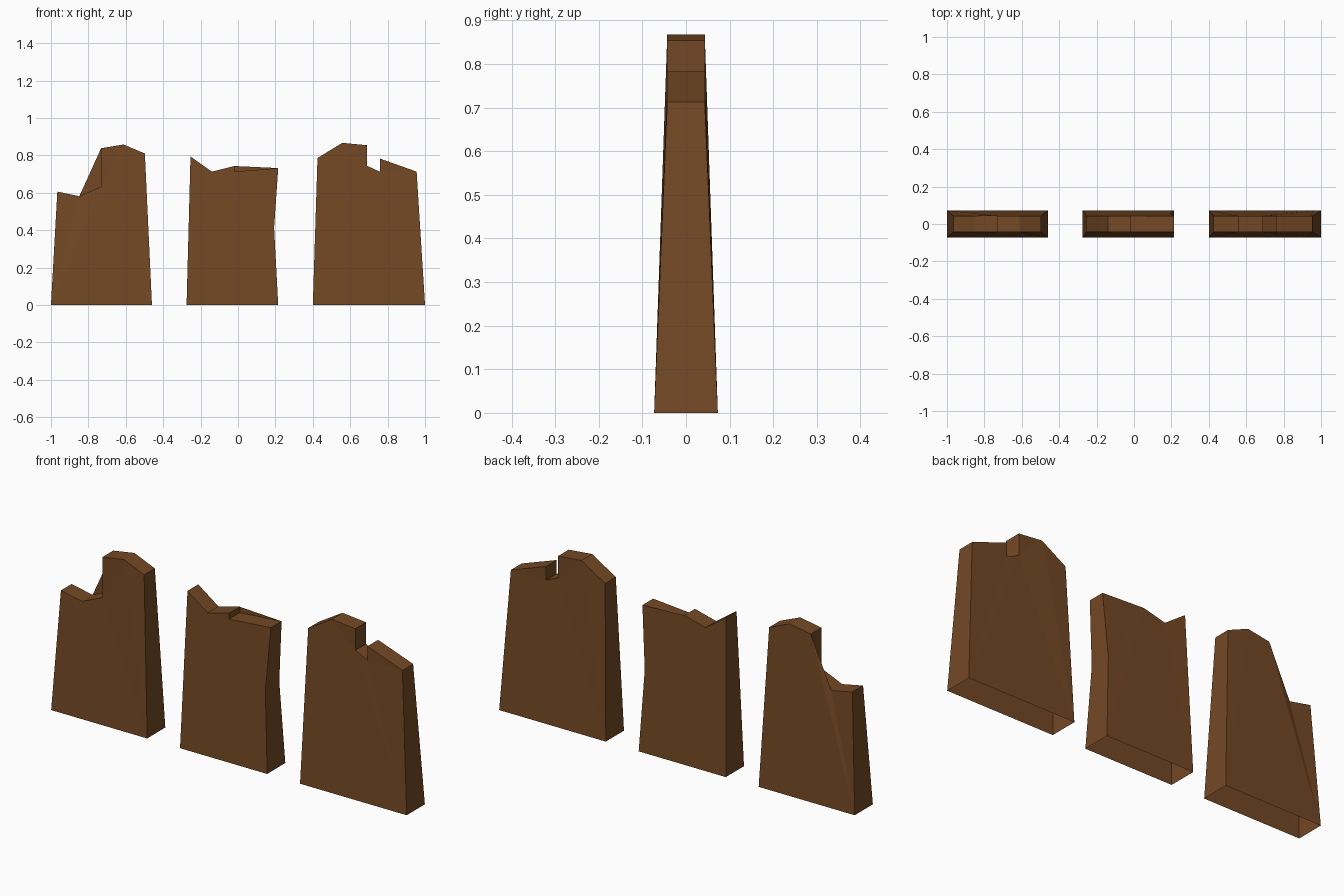
import bpy, bmesh

if "Cube" in bpy.data.objects:
    bpy.data.objects.remove(bpy.data.objects["Cube"])

wood = bpy.data.materials.new("brown_wood")
wood.diffuse_color = (0.175, 0.066, 0.018, 1)
wood.use_nodes = True
wood.node_tree.nodes["Principled BSDF"].inputs["Base Color"].default_value = wood.diffuse_color

BASE, TOP = 0.073, 0.043   # half thickness at the ground and at the broken top


def slab(name, left, right, upper, mids=()):
    """Tapered shell with open bottom; outline runs left foot, right foot, then back over the top."""
    pts = [(left, 0, BASE), (right, 0, BASE), *mids] + [(x, z, TOP) for x, z in upper]
    bm = bmesh.new()
    front = [bm.verts.new((x, -y, z)) for x, z, y in pts]
    back = [bm.verts.new((x, y, z)) for x, z, y in pts]
    broad = [bm.faces.new(front), bm.faces.new(back[::-1])]
    n = len(pts)
    for i in range(1, n):                       # skip i = 0: the underside stays open
        j = (i + 1) % n
        bm.faces.new((front[j], front[i], back[i], back[j]))
    bmesh.ops.triangulate(bm, faces=broad)
    me = bpy.data.meshes.new(name)
    bm.to_mesh(me)
    bm.free()
    me.materials.append(wood)
    ob = bpy.data.objects.new(name, me)
    bpy.context.collection.objects.link(ob)


# left plank with a low step
slab("left_plank", -1.0, -0.46,
     [(-0.498, 0.81), (-0.612, 0.858), (-0.732, 0.838), (-0.732, 0.632),
      (-0.848, 0.582), (-0.966, 0.606)])

# middle plank with a jagged top and pinched right side
slab("middle_plank", -0.275, 0.215,
     [(0.215, 0.732), (-0.02, 0.713), (-0.02, 0.743), (-0.14, 0.713), (-0.254, 0.794)],
     mids=[(0.193, 0.413, 0.056)])

# right plank with a notch
slab("right_plank", 0.40, 1.0,
     [(0.955, 0.713), (0.758, 0.783), (0.758, 0.713), (0.69, 0.744), (0.69, 0.854),
      (0.558, 0.867), (0.425, 0.786)])
